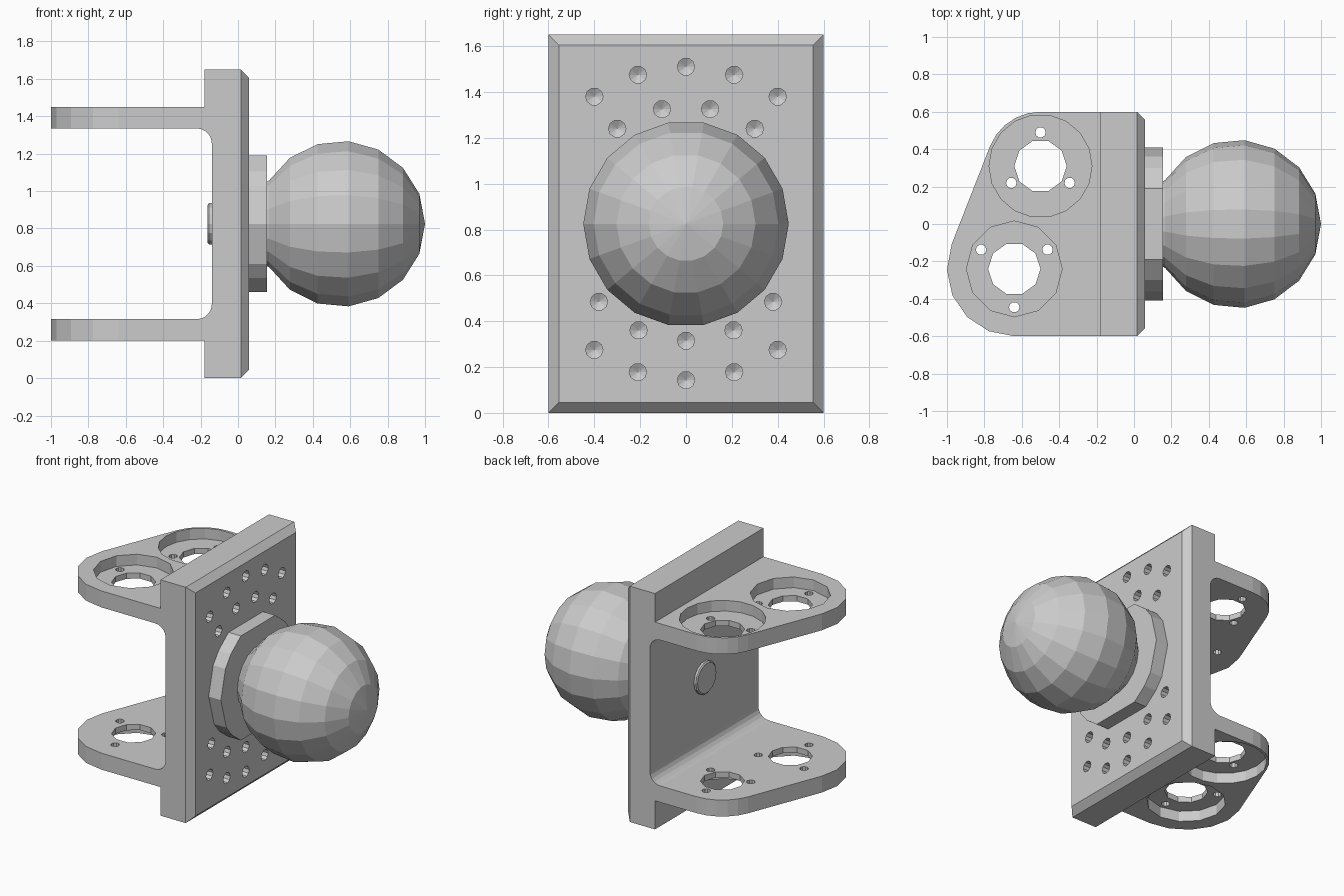
import bpy, bmesh
from math import sin, cos, radians, pi
from mathutils import Vector

if "Cube" in bpy.data.objects:
    bpy.data.objects.remove(bpy.data.objects["Cube"])

MID = 0.825  # mid height of the bracket


def loft(bm, rings):
    """Skin a list of equal-length point rings and cap both ends."""
    vs = [[bm.verts.new(p) for p in r] for r in rings]
    n = len(vs[0])
    for a, b in zip(vs, vs[1:]):
        for i in range(n):
            bm.faces.new((a[i], a[(i + 1) % n], b[(i + 1) % n], b[i]))
    bm.faces.new(vs[0])
    bm.faces.new(vs[-1])


def finish(name, bm):
    bmesh.ops.remove_doubles(bm, verts=bm.verts, dist=1e-5)
    bmesh.ops.recalc_face_normals(bm, faces=bm.faces)
    me = bpy.data.meshes.new(name)
    bm.to_mesh(me)
    bm.free()
    ob = bpy.data.objects.new(name, me)
    bpy.context.collection.objects.link(ob)
    return ob


def arc(cx, cy, r, a0, a1, n):
    return [(cx + r * cos(radians(a0 + (a1 - a0) * i / n)),
             cy + r * sin(radians(a0 + (a1 - a0) * i / n))) for i in range(n + 1)]


def circle(cx, cy, r, n):
    return arc(cx, cy, r, 0, 360, n)[:-1]


def on_z(pts, z):
    return [(x, y, z) for x, y in pts]


def turned_x(bm, y, z, profile, n):
    """Turn an (x, radius) profile about an axis parallel to x."""
    loft(bm, [[(x, p, q) for p, q in circle(y, z, r, n)] for x, r in profile])


def boolean(ob, cutter, op):
    m = ob.modifiers.new("cut", 'BOOLEAN')
    m.operation, m.object, m.solver = op, cutter, 'EXACT'
    bpy.context.view_layer.objects.active = ob
    bpy.ops.object.modifier_apply(modifier=m.name)
    bpy.data.objects.remove(cutter)


# bracket: side profile intersected with the plan outline
half = [(-0.18, 1.65), (-0.18, 1.45), (-1.1, 1.45), (-1.1, 1.335)]
half += arc(-0.22, 1.255, 0.08, 90, 0, 5)
upper = [(0.06, 1.605), (0.015, 1.65)] + half
profile = upper + [(x, 2 * MID - z) for x, z in reversed(upper)]
bm = bmesh.new()
loft(bm, [[(x, y, z) for x, z in profile] for y in (-0.7, 0.7)])
bracket = finish("bracket", bm)

plan = [(0.06, 0.555), (0.015, 0.6), (0.015, -0.6), (0.06, -0.555)]
plan = [(0.06, 0.555), (0.06, -0.555), (0.015, -0.6)]
plan += arc(-0.64, -0.24, 0.36, 270, 158.6, 5)
plan += arc(-0.5, 0.31, 0.29, 158.6, 90, 5) + [(0.015, 0.6)]
bm = bmesh.new()
loft(bm, [on_z(plan, -0.2), on_z(plan, 1.9)])
boolean(bracket, finish("plan_cutter", bm), 'INTERSECT')

# bearing pockets on the outer faces and drilled holes in the plate
bm = bmesh.new()
for cx, cy, r, n in ((-0.5, 0.31, 0.275, 18), (-0.64, -0.24, 0.256, 12)):
    ring = circle(cx, cy, r, n)
    for z0, z1 in ((1.375, 1.8), (-0.15, 0.275)):
        loft(bm, [on_z(ring, z0), on_z(ring, z1)])
holes = [(0, 1.51), (0.21, 1.475), (0.4, 1.38), (0.105, 1.325), (0.3, 1.24),
         (0.38, 0.485), (0.207, 0.36), (0, 0.315), (0.4, 0.275),
         (0.21, 0.178), (0, 0.143)]
for y, z in holes:
    for s in ((1, -1) if y else (1,)):
        turned_x(bm, s * y, z, [(0.1, 0.038), (-0.04, 0.038), (-0.06, 0)], 10)
boolean(bracket, finish("pocket_cutter", bm), 'DIFFERENCE')

# bores and screw holes through both flanges
bm = bmesh.new()
for cx, cy, r, a0 in ((-0.5, 0.31, 0.18, 90), (-0.64, -0.24, 0.205, 270)):
    spots = [(cx, cy, 0.14, 10)]
    spots += [(*p, 0.028, 10) for p in arc(cx, cy, r, a0, a0 + 240, 2)]
    for x, y, rad, n in spots:
        ring = circle(x, y, rad, n)
        loft(bm, [on_z(ring, -0.3), on_z(ring, 2.0)])
boolean(bracket, finish("bore_cutter", bm), 'DIFFERENCE')

# collar behind the ball, flat at top and bottom
side = [(0.19, 0.365), (0.3, 0.28), (0.36, 0.2), (0.41, 0),
        (0.35, -0.215), (0.29, -0.29), (0.19, -0.365)]
outline = side + [(-y, z) for y, z in reversed(side)]
bm = bmesh.new()
loft(bm, [[(x, y, z + MID) for y, z in outline] for x in (0.055, 0.155)])
finish("collar", bm)

# faceted ball with its pole along x
step = 21.2
ball = [(0.55 + 0.45 * cos(radians(step * i)), 0.45 * sin(radians(step * i)))
        for i in range(8)] + [(0.15, 0.225)]
bm = bmesh.new()
turned_x(bm, 0, MID, ball, 18)
finish("ball", bm)

# screw head on the inner wall
bm = bmesh.new()
turned_x(bm, 0, MID, [(-0.135, 0.113), (-0.155, 0.113), (-0.162, 0.104)], 14)
finish("screw_head", bm)
